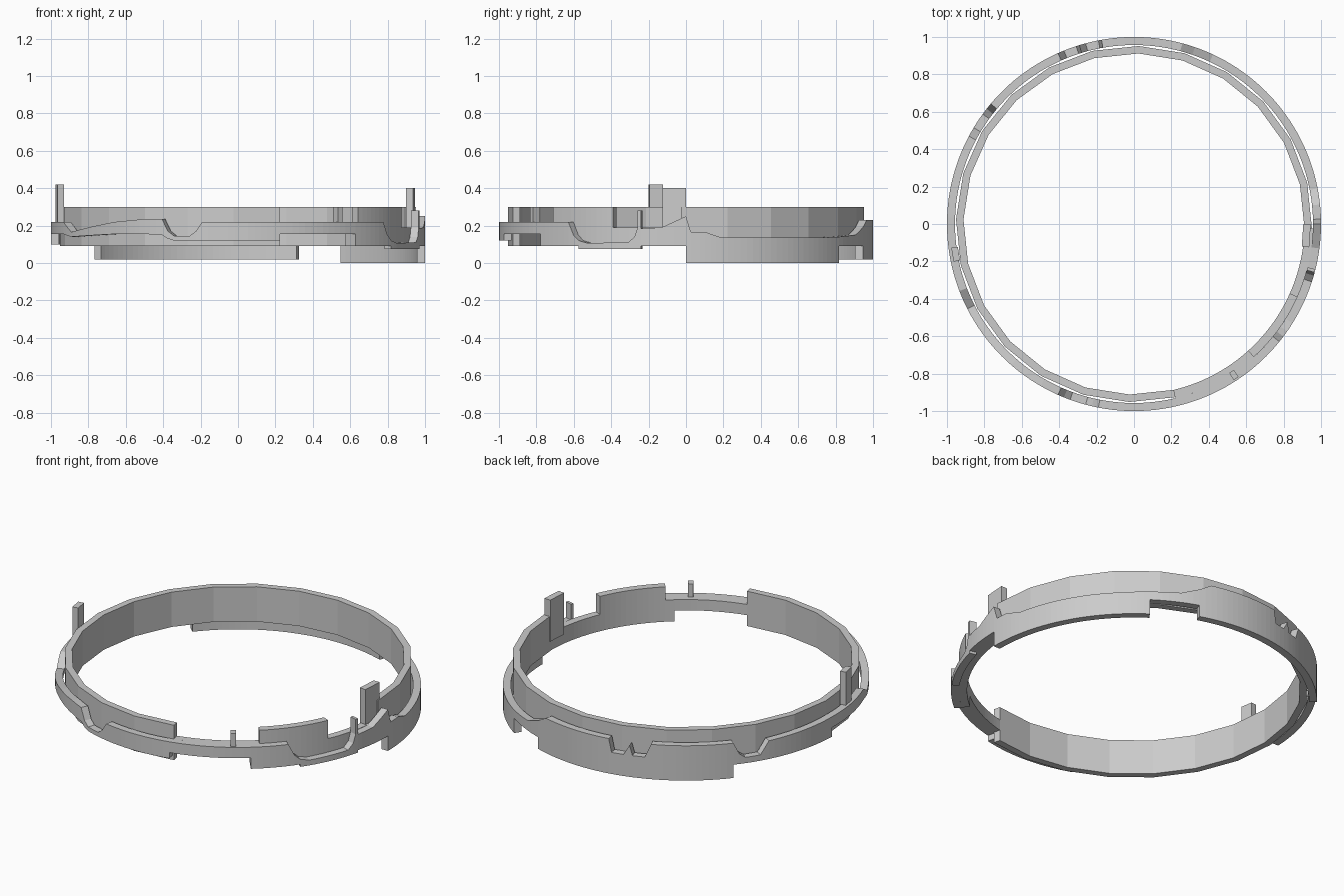
import bpy, bmesh, math


def band(name, r0, r1, keys, step=2.0):
    """Arc-shaped wall: keys are (angle, bottom z, top z); a repeated angle makes a step."""
    stations = []
    for a, b in zip(keys, keys[1:]):
        n = max(1, math.ceil((b[0] - a[0]) / step))
        stations += [[a[k] + (b[k] - a[k]) * i / n for k in range(3)] for i in range(n)]
    stations.append(keys[-1])
    bm = bmesh.new()
    rows = []
    for ang, zb, zt in stations:
        c, s = math.cos(math.radians(ang)), math.sin(math.radians(ang))
        rows.append([bm.verts.new((r * c, r * s, z))
                     for r, z in ((r0, zb), (r1, zb), (r1, zt), (r0, zt))])
    for p, q in zip(rows, rows[1:]):
        for k in range(4):
            m = (k + 1) % 4
            f = bm.faces.new((p[k], q[k], q[m], p[m]))
            if f.calc_area() < 1e-8:
                bm.faces.remove(f)
    bm.faces.new(rows[0])
    bm.faces.new(rows[-1][::-1])
    bmesh.ops.remove_doubles(bm, verts=bm.verts, dist=1e-6)
    bmesh.ops.recalc_face_normals(bm, faces=bm.faces)
    me = bpy.data.meshes.new(name)
    bm.to_mesh(me)
    bm.free()
    ob = bpy.data.objects.new(name, me)
    bpy.context.collection.objects.link(ob)
    return ob


# Outer ring: back skirts, teeth and catch hollows along its edge
back = [(0, 0, .25), (1.5, 0, .165), (6, 0, .165), (11, 0, .135), (45, 0, .135),
        (55, 0, .14), (55, .09, .14), (65, .09, .15), (71, .09, .19), (71, .02, .19),
        (75, .02, .23), (100, .02, .23), (101, .02, .15), (105, .02, .15),
        (107, .02, .21), (108, .02, .15), (112, .02, .15), (114, .02, .23),
        (140, .02, .23), (140, .1, .23), (142, .1, .16), (144, .1, .135),
        (149, .1, .135), (152, .1, .21), (178, .1, .22), (178, .155, .22)]
front = [(201, .155, .22), (207, .14, .165), (229, .155, .22), (240, .155, .235),
         (246, .15, .235), (248, .13, .17), (250, .12, .145), (255, .12, .145),
         (257, .12, .17), (259, .12, .22), (283, .12, .22), (283, .155, .22),
         (309, .155, .22), (309, .09, .22), (321, .09, .22), (323, .09, .15),
         (325, .09, .12), (325, .075, .12), (328, .075, .107), (342, .075, .11),
         (344, .075, .14), (345, .075, .19), (345, .075, .28), (346, .075, .28),
         (346, .09, .185), (352.5, .09, .19), (360, .09, .25)]
band("outer_ring", .957, 1.0, back + front)

# Faceted inner ring, open at the front right
band("inner_ring", .912, .952, [(-1.5, .09, .3), (283.5, .09, .3)], 15)

# Flange bridging the opening, then the raised inner panel
band("opening_flange", .912, .957, [(283.5, .155, .22), (309, .155, .22)])
band("inner_panel", .912, .957,
     [(309, .09, .22), (312, .09, .22), (312, .09, .3), (336, .09, .3),
      (336, .09, .19), (358.5, .09, .19)])

# Upright posts
for name, r0, r1, a0, a1, zb, zt in (
        ("right_post", .905, .945, 352.4, 360, .15, .4),
        ("left_post", .95, .985, 187.4, 191.8, .2, .42),
        ("small_post", .945, .99, 302.6, 304.4, .2, .3)):
    band(name, r0, r1, [(a0, zb, zt), (a1, zb, zt)], 10)
